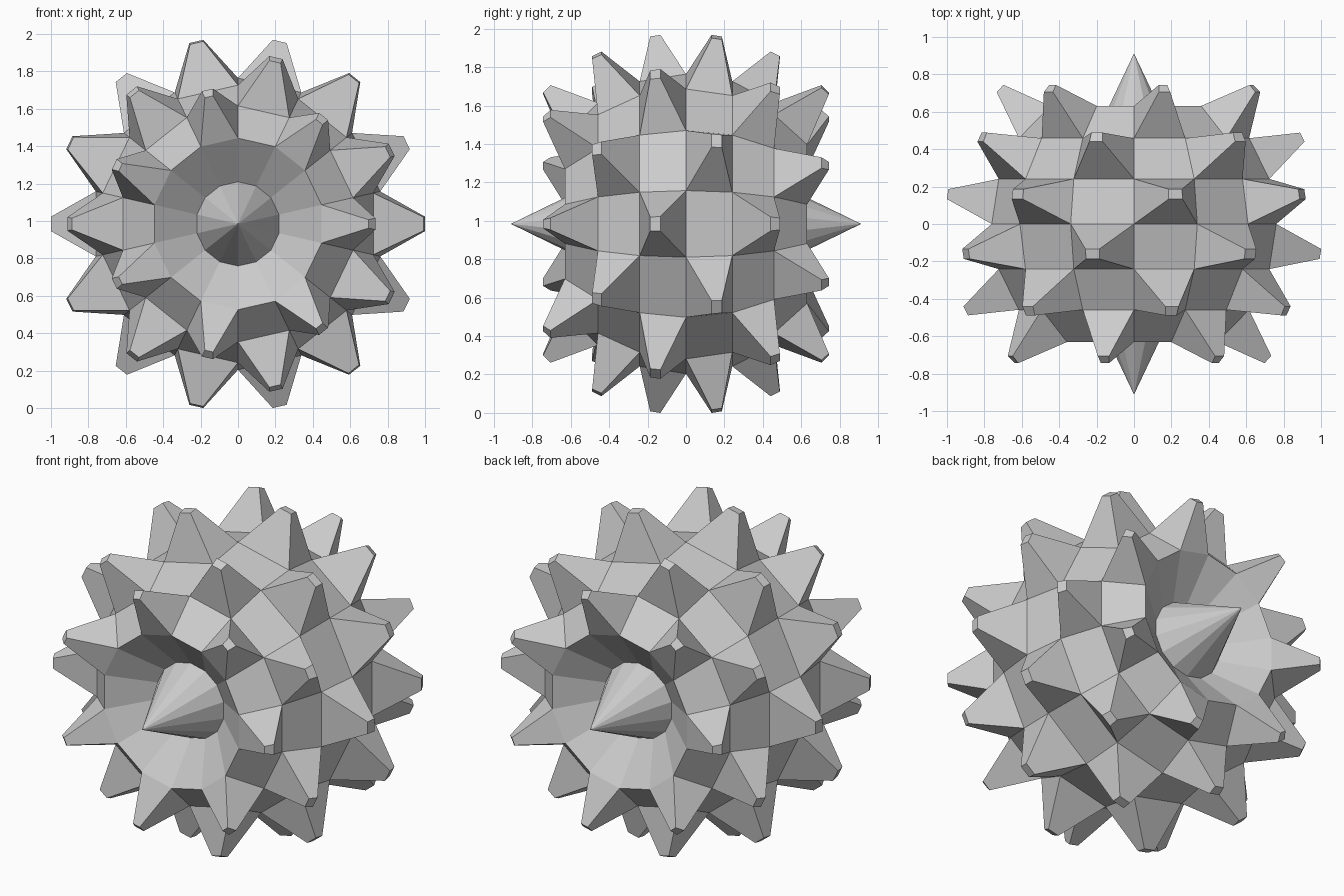
import bpy, bmesh
from math import sin, cos, pi, radians

if "Cube" in bpy.data.objects:
    bpy.data.objects.remove(bpy.data.objects["Cube"])

SEG, R, Z0 = 14, 0.78, 0.984        # columns round the y axis, ball radius, centre height
SPIKE, TIP = 0.258, 0.22            # spike length and tip size ratio
PIT_R, PIT_Y, CONE_Y = 0.225, 0.45, 0.912

bm = bmesh.new()


def ring(radius, y):
    out = []
    for j in range(SEG):
        a = pi / 2 + 2 * pi * j / SEG
        out.append(bm.verts.new((radius * cos(a), y, Z0 + radius * sin(a))))
    return out


# ball: latitude rings 18 degrees apart, with a sunken ring at each end
rings = [ring(PIT_R, -PIT_Y)]
rings += [ring(R * cos(radians(18 * k)), R * sin(radians(18 * k))) for k in range(-3, 4)]
rings += [ring(PIT_R, PIT_Y)]

# bands of quads, every other one in the six middle bands becomes a spike
spikes = []
for i in range(len(rings) - 1):
    a, b = rings[i], rings[i + 1]
    for j in range(SEG):
        n = (j + 1) % SEG
        f = bm.faces.new((a[j], a[n], b[n], b[j]))
        row = i - 4
        if -3 <= row <= 2 and (row + j) % 2:
            spikes.append(f)

# central cones rising out of the pits
for loop, y in ((rings[0], -CONE_Y), (rings[-1], CONE_Y)):
    apex = bm.verts.new((0, y, Z0))
    for j in range(SEG):
        bm.faces.new((loop[j], loop[(j + 1) % SEG], apex))
bmesh.ops.recalc_face_normals(bm, faces=bm.faces)

# pull the chosen faces out into tapered spikes
for f in bmesh.ops.extrude_discrete_faces(bm, faces=spikes)["faces"]:
    f.normal_update()
    c, n = f.calc_center_median(), f.normal.copy()
    for v in f.verts:
        v.co = c + (v.co - c) * TIP + n * SPIKE
bmesh.ops.recalc_face_normals(bm, faces=bm.faces)

me = bpy.data.meshes.new("spiky_ball")
bm.to_mesh(me)
bm.free()
bpy.context.collection.objects.link(bpy.data.objects.new("spiky_ball", me))
